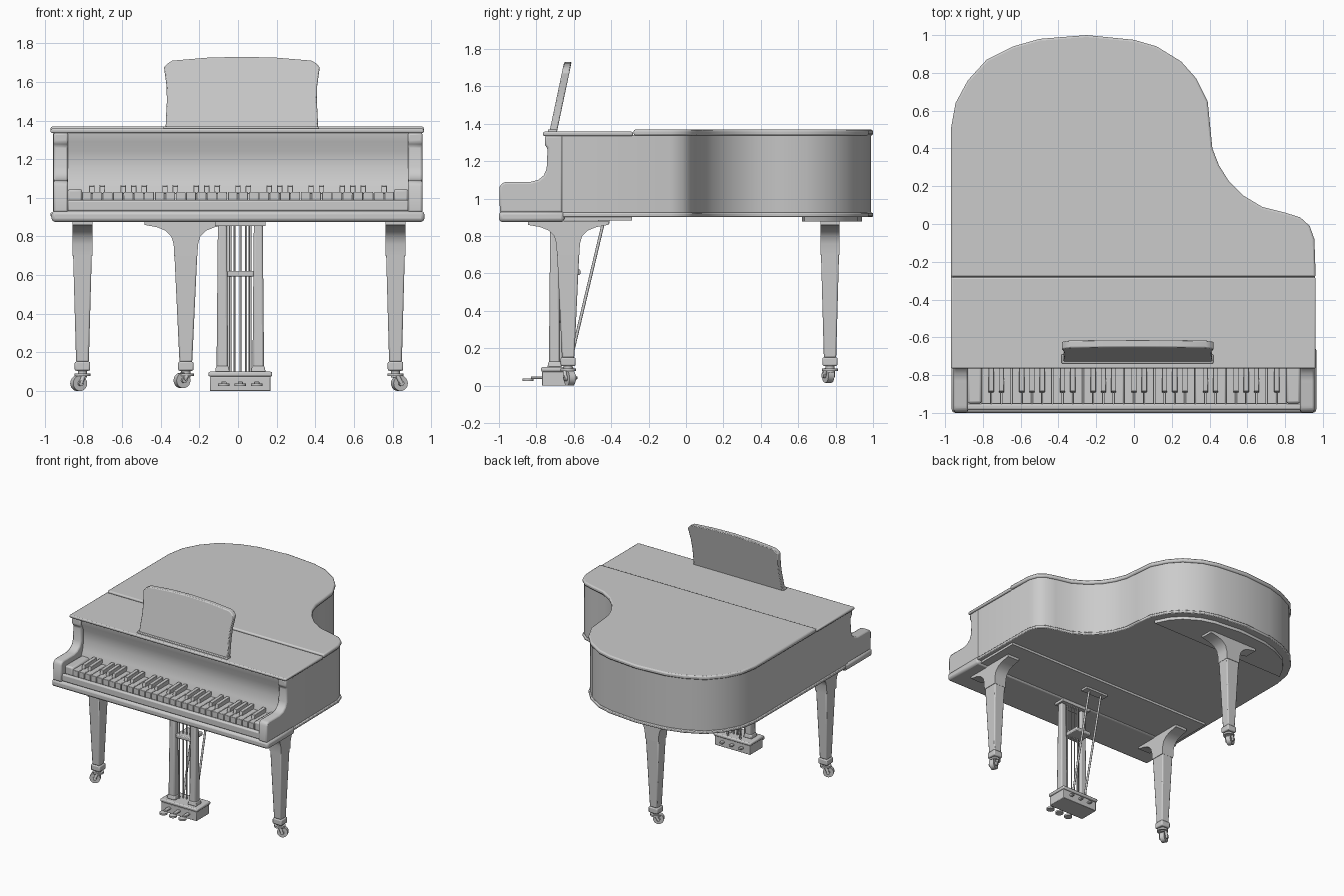
import bpy, bmesh, math
from mathutils import Vector, Matrix

cube = bpy.data.objects.get("Cube")
if cube:
    bpy.data.objects.remove(cube, do_unlink=True)

grey = bpy.data.materials.new("plain grey")
grey.use_nodes = True
grey.diffuse_color = (0.6, 0.6, 0.6, 1)
grey.node_tree.nodes["Principled BSDF"].inputs["Base Color"].default_value = (0.6, 0.6, 0.6, 1)


def finish(name, bm, bevel=0, segments=2, smooth=True):
    bmesh.ops.recalc_face_normals(bm, faces=bm.faces)
    mesh = bpy.data.meshes.new(name)
    bm.to_mesh(mesh)
    bm.free()
    mesh.materials.append(grey)
    obj = bpy.data.objects.new(name, mesh)
    bpy.context.collection.objects.link(obj)
    if bevel:
        mod = obj.modifiers.new("Bevel", 'BEVEL')
        mod.width, mod.segments, mod.angle_limit = bevel, segments, math.radians(40)
    if smooth:
        bpy.ops.object.select_all(action='DESELECT')
        obj.select_set(True)
        bpy.context.view_layer.objects.active = obj
        bpy.ops.object.shade_smooth_by_angle(angle=math.radians(35))
    return obj


def prism(name, pts, a, b, axis='z', bevel=0, segments=2, shear=None):
    """Extrude a 2D outline from a to b along an axis."""
    place = {'x': lambda u, v, w: (w, u, v),
             'y': lambda u, v, w: (u, w, v),
             'z': lambda u, v, w: (u, v, w)}[axis]
    bm = bmesh.new()
    low, high = [[bm.verts.new(place(u, v, w)) for u, v in pts] for w in (a, b)]
    bm.faces.new(low)
    bm.faces.new(high[::-1])
    for i in range(len(pts)):
        j = (i + 1) % len(pts)
        bm.faces.new((low[i], low[j], high[j], high[i]))
    if shear:
        for v in bm.verts:
            v.co.y += shear * v.co.z
    return finish(name, bm, bevel, segments)


def box(name, x, y, z, bevel=0):
    pts = [(x[0], y[0]), (x[1], y[0]), (x[1], y[1]), (x[0], y[1])]
    return prism(name, pts, z[0], z[1], 'z', bevel)


def rod(name, start, end, r1, r2=None, sides=12):
    start, end = Vector(start), Vector(end)
    d = end - start
    bm = bmesh.new()
    bmesh.ops.create_cone(bm, cap_ends=True, segments=sides, radius1=r1,
                          radius2=r2 or r1, depth=d.length)
    turn = d.to_track_quat('Z', 'Y').to_matrix().to_4x4()
    bm.transform(Matrix.Translation((start + end) / 2) @ turn)
    return finish(name, bm)


def taper(name, centre, top, bottom, bevel=0.008):
    """Square post; top and bottom are (width, depth, height)."""
    bm = bmesh.new()
    bmesh.ops.create_cube(bm, size=1)
    for v in bm.verts:
        w, d, h = top if v.co.z > 0 else bottom
        v.co = (centre[0] + v.co.x * w, centre[1] + v.co.y * d, h)
    return finish(name, bm, bevel)


def inset(pts, amount):
    """Move a clockwise outline inwards."""
    out = []
    for i, p in enumerate(pts):
        p = Vector(p)
        e1 = (p - Vector(pts[i - 1])).normalized()
        e2 = (Vector(pts[(i + 1) % len(pts)]) - p).normalized()
        n = Vector((e1.y, -e1.x)) + Vector((e2.y, -e2.x))
        n = n / (1 + e1.dot(e2))
        out.append(tuple(p + n * amount))
    return out


# Curved rim outline, from the bass side round the tail to the treble side
curve = [(-.97, .5), (-.945, .64), (-.88, .76), (-.78, .87), (-.64, .94), (-.5, .98),
         (-.25, 1), (0, .975), (.12, .94), (.25, .86), (.33, .77), (.39, .65), (.405, .5),
         (.415, .4), (.45, .31), (.5, .23), (.58, .15), (.68, .09), (.8, .06), (.88, .035),
         (.93, -.01), (.955, -.08)]


def rim(front):
    return [(-.97, front)] + curve + [(.962, front)]


# Case and lid
prism("case", inset(rim(-.7), .012), .915, 1.34)
prism("lower_trim", rim(-.66), .902, .925, bevel=.006)
prism("main_lid", rim(-.28), 1.337, 1.369, bevel=.01)
box("front_lid", (-.97, .962), (-.765, -.283), (1.335, 1.358), .008)

# Cheeks with scrolled profile, and the key blocks
cheek = [(-.66, .925), (-.995, .925), (-.998, 1.06), (-.985, 1.083), (-.96, 1.09),
         (-.83, 1.09), (-.79, 1.1), (-.76, 1.125), (-.745, 1.16), (-.74, 1.27),
         (-.755, 1.285), (-.755, 1.337), (-.66, 1.337)]
for side, x in (("right", -.917), ("left", .917)):
    prism(side + "_cheek", cheek, x - .038, x + .038, 'x', .012)
    k = x * .92
    box(side + "_key_block", (k - .037, k + .037), (-.95, -.7), (.95, 1.045), .012)

# Keybed, front rail and fallboard
box("keybed", (-.965, .965), (-1, -.65), (.875, .932), .018)
box("key_slip", (-.885, .885), (-.985, -.952), (.93, .988), .01)
box("key_frame", (-.88, .88), (-.955, -.68), (.92, .975))
box("under_plate", (-.93, .93), (-.66, -.29), (.884, .91))
fall = [(-.66, .97), (-.755, .97), (-.75, 1.03), (-.725, 1.08), (-.71, 1.16),
        (-.712, 1.24), (-.735, 1.29), (-.74, 1.337), (-.66, 1.337)]
prism("fallboard", fall, -.885, .885, 'x')

# Keys, with sharps in groups of two and three
pitch = .054
for i in range(30):
    x = -.81 + i * pitch
    box("white_key", (x + .002, x + pitch - .002), (-.953, -.74), (.97, 1.03), .004)
    if i % 7 not in (2, 6) and i < 29:
        x += pitch
        prism("black_key", [(-.895, 1.02), (-.885, 1.06), (-.74, 1.065), (-.74, 1.02)],
              x - .014, x + .014, 'x', .003)

# Music desk leaning back
half = [(.395, 1.35), (.392, 1.43), (.388, 1.5), (.39, 1.58), (.403, 1.675),
        (.385, 1.695), (.36, 1.71), (.18, 1.725)]
desk = [(.02 + x, z) for x, z in half] + [(.02, 1.73)] + [(.02 - x, z) for x, z in half[::-1]]
prism("music_desk", desk, -1.015, -.975, 'y', .006, shear=.21)
box("desk_ledge", (-.385, .42), (-.738, -.69), (1.35, 1.37), .005)

# Plate under the tail
tail = [p for p in inset(rim(-.7), .06) if p[1] > .55]
prism("tail_plate", tail, .878, .905)


def leg(name, x, y, along, turn, lift):
    # Flared bracket running along one axis
    half = [(.06, .7), (.063, .76), (.075, .8), (.105, .83), (.15, .848), (.215, .86), (.215, .88)]
    u, w = (x, y) if along == 'x' else (y, x)
    pts = [(u + a, z) for a, z in half] + [(u - a, z) for a, z in half[::-1]]
    prism(name + "_bracket", pts, w - .052, w + .052, 'y' if along == 'x' else 'x')
    # Tapered leg with a collar
    big, small = (.124, .1) if along == 'x' else (.1, .124), (.066, .066)
    taper(name, (x, y), (*big, .77), (*small, .15))
    box(name + "_collar", (x - .04, x + .04), (y - .04, y + .04), (.105, .152), .008)
    # Swivelling caster
    rod(name + "_caster_stem", (x, y, .07), (x, y, .11), .024)
    d = Vector((math.cos(turn), math.sin(turn), 0))
    s = Vector((-d.y, d.x, 0))
    hub = Vector((x, y, .04 + lift)) + d * .022
    rod(name + "_wheel", hub - s * .018, hub + s * .018, .04, sides=20)
    rod(name + "_axle", hub - s * .034, hub + s * .034, .014)
    for sign in (-1, 1):
        rod(name + "_fork", hub + s * .026 * sign, Vector((x, y, .085)) + s * .02 * sign, .011)
    rod(name + "_caster_plate", (x, y, .078), (x, y, .092), .042)


leg("front_right_leg", -.805, -.63, 'y', 3.6, 0)
leg("front_left_leg", .815, -.63, 'y', .4, 0)
leg("back_leg", -.27, .77, 'x', 3.6, .015)

# Pedal lyre
cx = .012
box("pedal_box", (cx - .157, cx + .157), (-.77, -.61), (0, .075), .004)
box("pedal_box_cap", (cx - .165, cx + .165), (-.775, -.6), (.075, .1), .008)
for sign in (-1, 1):
    x = cx + sign * .093
    taper("lyre_column", (x, -.703), (.046, .046, .87), (.06, .06, .12), .01)
    taper("lyre_column_foot", (x, -.703), (.064, .064, .13), (.076, .076, .098), .006)
    rod("lyre_brace", (x * .6, -.625, .1), (x * .6, -.44, .88), .008)
    rod("lyre_side_rod", (cx + sign * .052, -.69, .1), (cx + sign * .052, -.69, .87), .006)
box("lyre_crossbar", (cx - .07, cx + .07), (-.715, -.565), (.592, .622), .006)
box("lyre_top_plate", (cx - .13, cx + .13), (-.74, -.65), (.855, .88))
box("lyre_back_plate", (cx - .1, cx + .1), (-.47, -.41), (.868, .888))

# Pedals and their lift rods
for i in (-1, 0, 1):
    x = cx + i * .085
    box("pedal_arm", (x - .013, x + .013), (-.83, -.58), (.035, .05), .004)
    rod("pedal_tip", (x, -.845, .025), (x, -.845, .038), .03, sides=16)
    rod("pedal_rod", (cx + i * .03, -.67, .09), (cx + i * .03, -.67, .87), .005)
